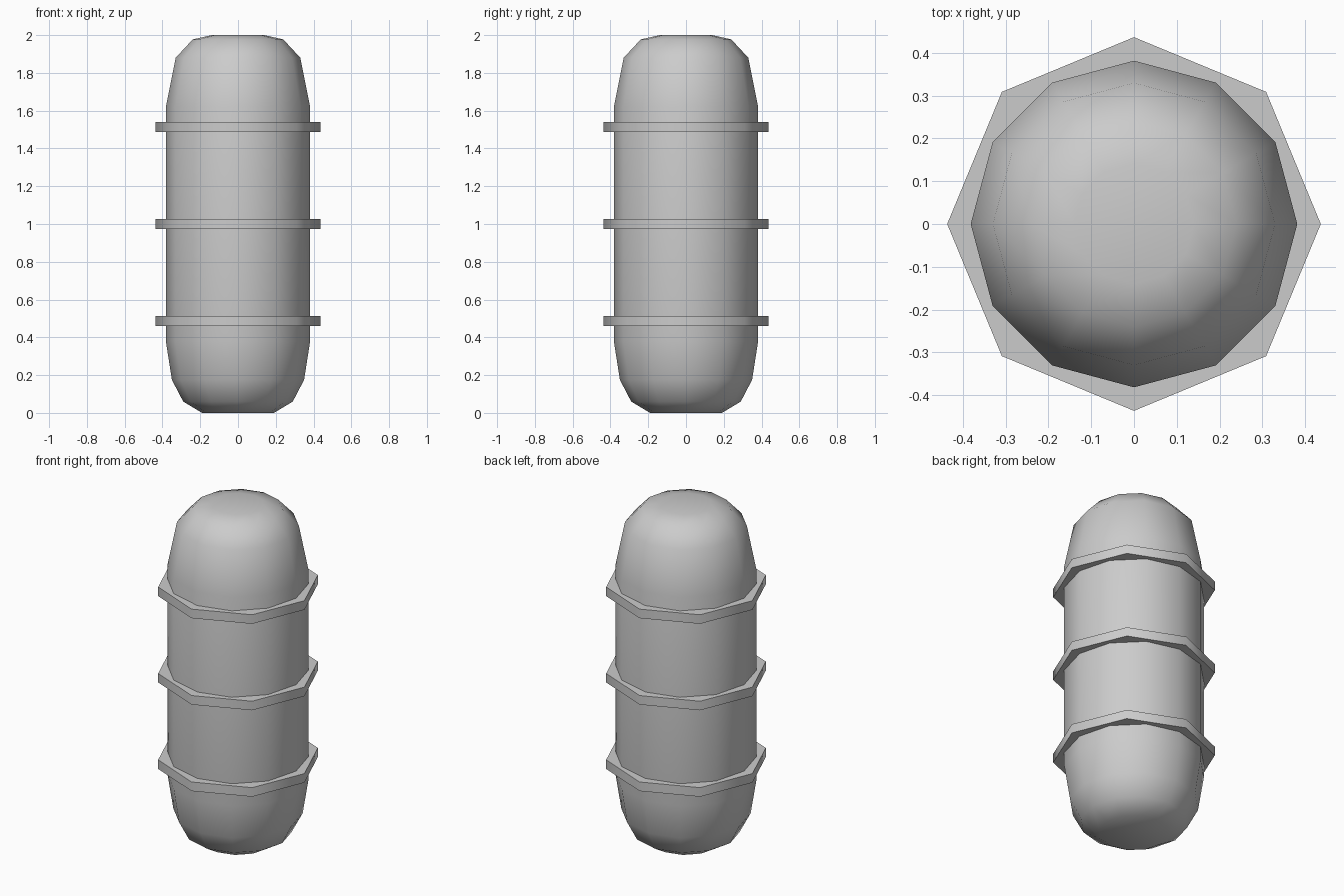
import bpy, bmesh, math

if "Cube" in bpy.data.objects:
    bpy.data.objects.remove(bpy.data.objects["Cube"])


def lathe(name, profile, sides, closed, smooth_angle):
    """Spin an (r, z) profile about z; open profiles are capped at both ends."""
    bm = bmesh.new()
    loops = []
    for r, z in profile:
        loops.append([bm.verts.new((r * math.cos(2 * math.pi * i / sides),
                                    r * math.sin(2 * math.pi * i / sides), z))
                      for i in range(sides)])
    pairs = list(zip(loops, loops[1:]))
    if closed:
        pairs.append((loops[-1], loops[0]))
    else:
        bm.faces.new(loops[0])
        bm.faces.new(loops[-1])
    for a, b in pairs:
        for i in range(sides):
            j = (i + 1) % sides
            bm.faces.new((a[i], a[j], b[j], b[i]))
    bmesh.ops.recalc_face_normals(bm, faces=bm.faces)
    mesh = bpy.data.meshes.new(name)
    bm.to_mesh(mesh)
    bm.free()
    obj = bpy.data.objects.new(name, mesh)
    bpy.context.collection.objects.link(obj)
    bpy.ops.object.select_all(action='DESELECT')
    obj.select_set(True)
    bpy.context.view_layer.objects.active = obj
    bpy.ops.object.shade_smooth_by_angle(angle=math.radians(smooth_angle))
    return obj


# Capsule body, twelve sided with rounded ends
body = [(0.19, 0.0), (0.29, 0.06), (0.35, 0.175), (0.382, 0.38),
        (0.382, 1.62), (0.33, 1.88), (0.24, 1.977), (0.14, 2.0)]
lathe("capsule_body", body, 12, False, 60)

# Three octagonal hoops around the body
for label, z in (("lower", 0.486), ("middle", 1.0), ("upper", 1.514)):
    h = 0.027
    lathe(label + "_hoop", [(0.36, z - h), (0.437, z - h), (0.437, z + h), (0.36, z + h)],
          8, True, 50)
